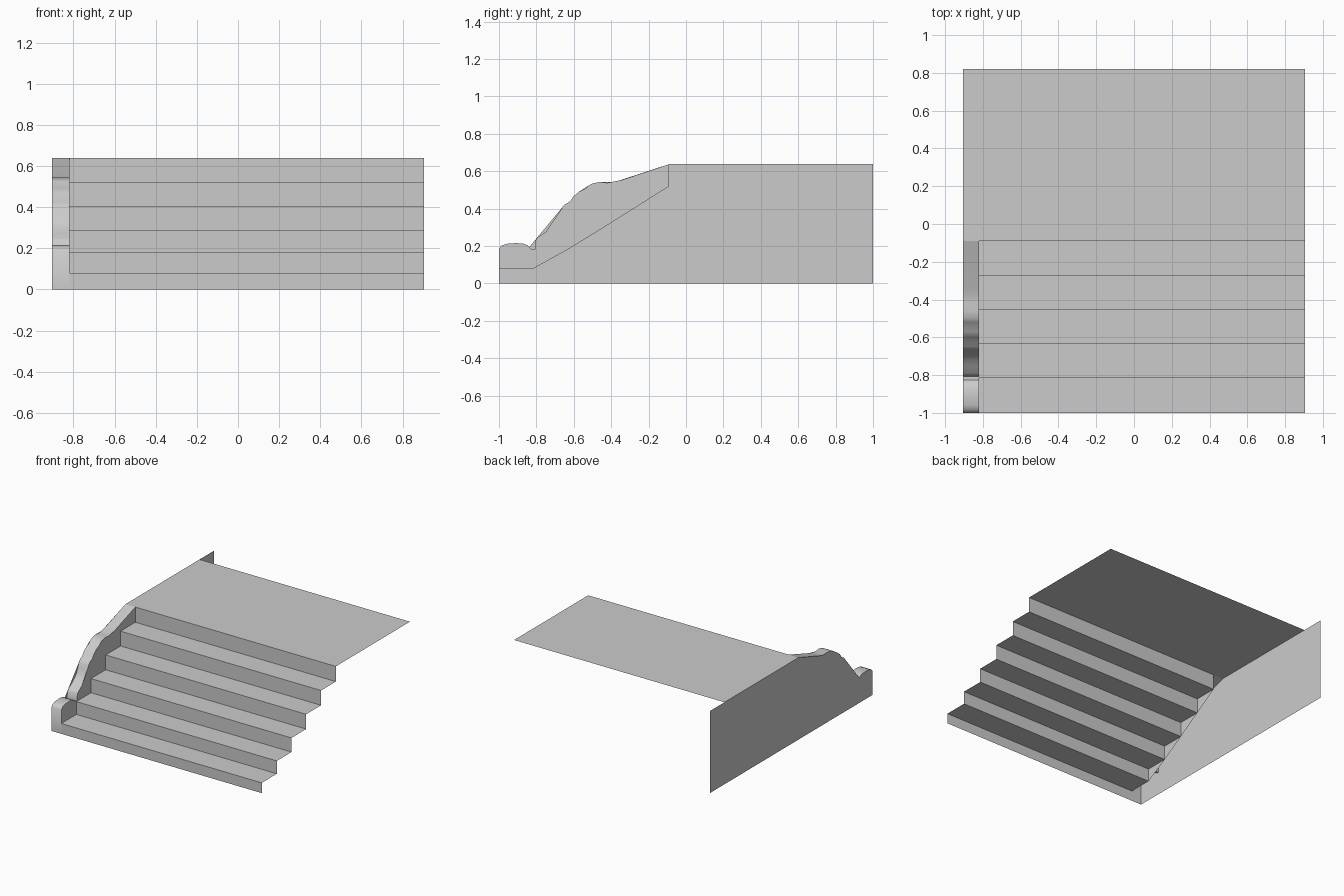
import bpy
import bmesh
import math

if "Cube" in bpy.data.objects:
    bpy.data.objects.remove(bpy.data.objects["Cube"], do_unlink=True)

RIGHT, INNER, LEFT = -0.905, -0.82, 0.905
TOP, DECK_BACK, WALL_BACK = 0.638, 0.82, 1.0

stone = bpy.data.materials.new("grey_stone")
stone.use_nodes = True
grey = (0.6, 0.6, 0.6, 1)
stone.diffuse_color = grey
stone.node_tree.nodes["Principled BSDF"].inputs["Base Color"].default_value = grey


def finish(name, bm):
    mesh = bpy.data.meshes.new(name)
    bm.to_mesh(mesh)
    bm.free()
    mesh.materials.append(stone)
    obj = bpy.data.objects.new(name, mesh)
    bpy.context.collection.objects.link(obj)
    return obj


def strip(name, profile, x0, x1):
    """Sweep an open (y, z) profile across x as a thin sheet."""
    bm = bmesh.new()
    rows = [[bm.verts.new((x, y, z)) for x in (x0, x1)] for y, z in profile]
    for a, b in zip(rows, rows[1:]):
        bm.faces.new((a[0], a[1], b[1], b[0]))
    return finish(name, bm)


def panel(name, outline, x):
    """Flat upright sheet from a closed (y, z) outline."""
    bm = bmesh.new()
    face = bm.faces.new([bm.verts.new((x, y, z)) for y, z in outline])
    bmesh.ops.triangulate(bm, faces=[face])
    return finish(name, bm)


# Stair profile: risers and treads from the ground to the deck
edges = [-1.0, -0.815, -0.635, -0.455, -0.272, -0.09]
heights = [0, 0.08, 0.18, 0.29, 0.405, 0.52, TOP]
steps = []
for i, y in enumerate(edges):
    steps += [(y, heights[i]), (y, heights[i + 1])]

# Side wall crest: rounded end block, notch, then a scrolled slope
crest = [(-1, 0.185), (-0.985, 0.203), (-0.96, 0.212), (-0.91, 0.216),
         (-0.87, 0.213), (-0.845, 0.203), (-0.825, 0.182), (-0.808, 0.182),
         (-0.803, 0.235), (-0.79, 0.248), (-0.75, 0.275), (-0.715, 0.302),
         (-0.69, 0.333), (-0.675, 0.37), (-0.663, 0.405), (-0.65, 0.422),
         (-0.62, 0.438), (-0.6, 0.468), (-0.57, 0.492), (-0.54, 0.502),
         (-0.52, 0.524), (-0.5, 0.535), (-0.46, 0.543), (-0.42, 0.538),
         (-0.38, 0.543), (-0.34, 0.554), (-0.09, TOP)]

# Open-sided shell
strip("stairs", steps, INNER, LEFT)
strip("deck", [(-0.09, TOP), (DECK_BACK, TOP)], RIGHT, LEFT)
coping = strip("wall_coping", [(-1, 0)] + crest, RIGHT, INNER)
panel("outer_wall", [(-1, 0)] + crest + [(WALL_BACK, TOP), (WALL_BACK, 0)], RIGHT)
panel("inner_wall", crest[::-1] + steps[1:-1], INNER)

# Smooth the curved coping, keeping its corners sharp
bpy.ops.object.select_all(action="DESELECT")
coping.select_set(True)
bpy.context.view_layer.objects.active = coping
bpy.ops.object.shade_smooth_by_angle(angle=math.radians(40))
